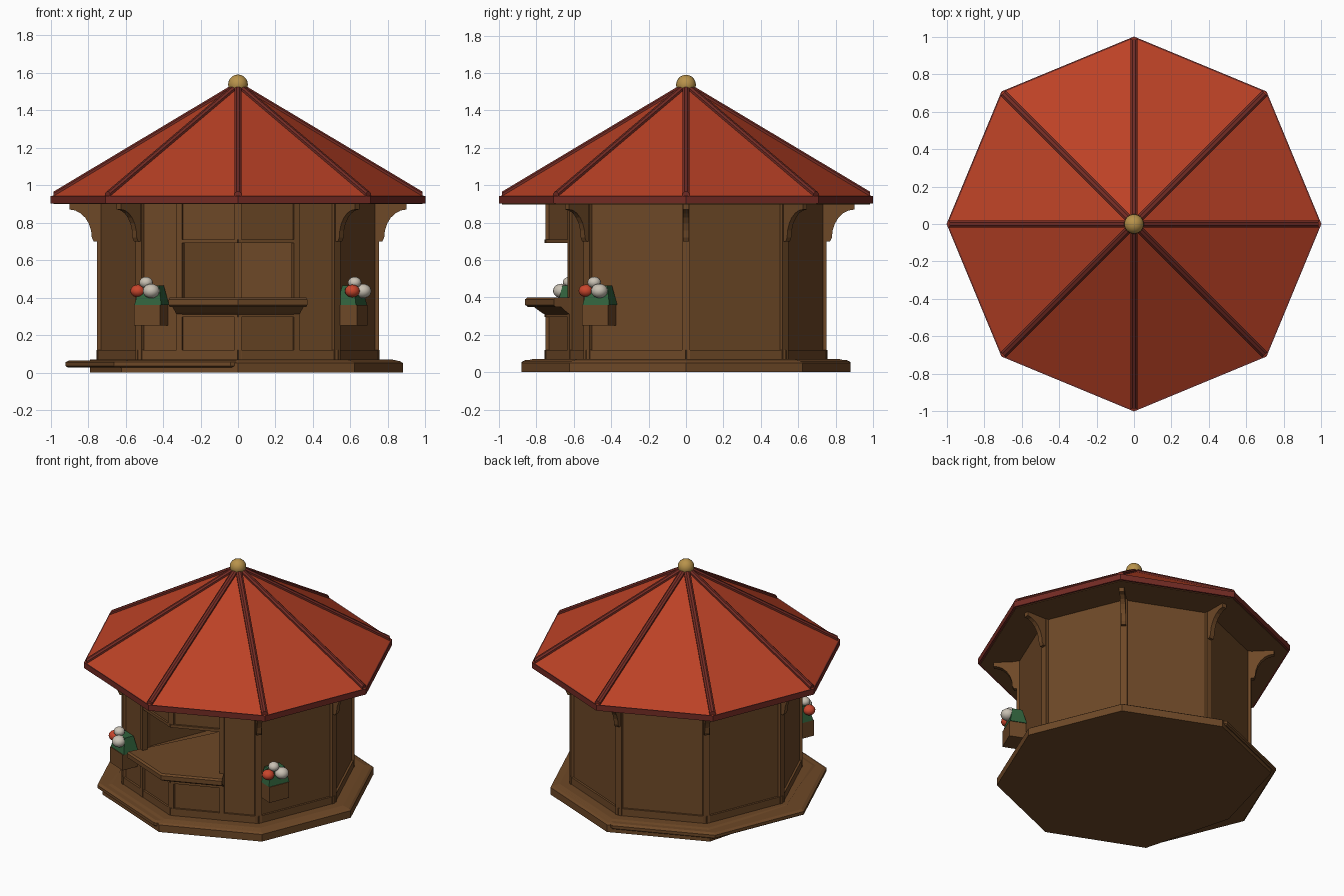
import bpy, bmesh
from math import sin, cos, pi, radians
from mathutils import Vector

cube = bpy.data.objects.get("Cube")
if cube:
    bpy.data.objects.remove(cube, do_unlink=True)


def material(name, rgb):
    m = bpy.data.materials.new(name)
    m.use_nodes = True
    m.diffuse_color = (*rgb, 1)
    m.node_tree.nodes["Principled BSDF"].inputs["Base Color"].default_value = (*rgb, 1)
    return m


WOOD = material("brown wood", (0.155, 0.065, 0.02))
ROOF = material("roof red", (0.5, 0.054, 0.019))
TRIM = material("dark red trim", (0.17, 0.024, 0.017))
GOLD = material("gold", (0.48, 0.29, 0.07))
LEAF = material("leaf green", (0.03, 0.12, 0.045))
WHITE = material("white petals", (0.58, 0.53, 0.45))
RED = material("red petals", (0.58, 0.06, 0.025))

R = 0.75                    # wall corner radius
A = R * cos(pi / 8)         # wall distance from the centre
H = R * sin(pi / 8)         # half the width of a wall
FRONT = (247.5, 292.5)      # directions of the two serving walls


def finish(name, bm, mat):
    bmesh.ops.recalc_face_normals(bm, faces=bm.faces[:])
    mesh = bpy.data.meshes.new(name)
    bm.to_mesh(mesh)
    bm.free()
    ob = bpy.data.objects.new(name, mesh)
    bpy.context.collection.objects.link(ob)
    mesh.materials.append(mat)
    return ob


def loft(name, rings, mat):
    """Skin rings of equal point count and cap both ends."""
    bm = bmesh.new()
    rows = [[bm.verts.new(p) for p in ring] for ring in rings]
    n = len(rows[0])
    for a, b in zip(rows, rows[1:]):
        for i in range(n):
            j = (i + 1) % n
            bm.faces.new((a[i], a[j], b[j], b[i]))
    bm.faces.new(rows[0])
    bm.faces.new(rows[-1])
    return finish(name, bm, mat)


def octagon(radius, z, dx=0.0, min_x=-2.0):
    return [(max(radius * cos(k * pi / 4) + dx, min_x), radius * sin(k * pi / 4), z)
            for k in range(8)]


def local(angle, t, n, z):
    """Point at n outward along a direction and t sideways."""
    a = radians(angle)
    return Vector((n * cos(a) - t * sin(a), n * sin(a) + t * cos(a), z))


def block(name, angle, t, n, z, mat=WOOD, taper=0.0):
    rings = []
    for h, s in ((z[0], 0), (z[1], taper)):
        rings.append([local(angle, *p, h) for p in (
            (t[0] + s, n[0] + s), (t[1] - s, n[0] + s),
            (t[1] - s, n[1] - s), (t[0] + s, n[1] - s))])
    return loft(name, rings, mat)


def ball(name, centre, radius, mat, squash=1.0):
    bm = bmesh.new()
    bmesh.ops.create_uvsphere(bm, u_segments=16, v_segments=10, radius=radius)
    bmesh.ops.scale(bm, vec=(1, 1, squash), verts=bm.verts)
    bmesh.ops.translate(bm, vec=centre, verts=bm.verts)
    ob = finish(name, bm, mat)
    ob.data.shade_smooth()
    return ob


# Base and the slightly offset deck slab
loft("base", [octagon(r, z, 0, -0.79) for r, z in
              ((0.88, 0), (0.88, 0.05), (0.865, 0.06), (0.82, 0.07))], WOOD)
loft("deck_slab", [octagon(r, z, -0.04) for r, z in
                   ((0.87, 0.028), (0.88, 0.035), (0.88, 0.055), (0.86, 0.065))], WOOD)

# Walls, with an opening across the two front ones
for k in range(8):
    angle = 22.5 + 45 * k
    thick = (A - 0.03, A - 0.008)
    if angle in FRONT:
        side = 1 if angle == FRONT[0] else -1
        span = lambda a, b: tuple(sorted((a * side, b * side)))
        opening = span(-0.049, H)
        block("wall_side", angle, span(-H, -0.049), thick, (0.06, 0.92))
        block("wall_below_counter", angle, opening, thick, (0.06, 0.35))
        block("wall_header", angle, opening, thick, (0.7, 0.92))
        block("opening_jamb", angle, span(-0.064, -0.034), (A - 0.03, A + 0.008), (0.06, 0.91))
        block("header_rail", angle, opening, (A - 0.03, A + 0.006), (0.69, 0.71))
        block("counter_rail", angle, opening, (A - 0.03, A + 0.006), (0.295, 0.32))
    else:
        block("wall", angle, (-H, H), thick, (0.06, 0.92))
    block("skirting", angle, (-H, H), (A - 0.02, A + 0.006), (0.06, 0.12))

# Corner posts and curved eave brackets
curve = [(0.9 - 0.12 * sin(i * pi / 12), 0.72 + 0.15 * cos(i * pi / 12)) for i in range(7)]
profile = [(0.73, 0.91), (0.9, 0.91)] + curve + [(0.77, 0.7), (0.73, 0.7)]
for k in range(8):
    angle = 45 * k
    if angle == 270:
        block("front_post_lower", angle, (-0.02, 0.02), (0.71, 0.75), (0.06, 0.35))
        block("front_post_upper", angle, (-0.02, 0.02), (0.71, 0.75), (0.69, 0.91))
        continue
    block("corner_post", angle, (-0.022, 0.022), (0.7, 0.752), (0.06, 0.91))
    loft("eave_bracket", [[local(angle, t, r, z) for r, z in profile]
                          for t in (-0.016, 0.016)], WOOD)


# Wedge counter with a tapered moulding below
def wedge(s, z):
    return [(0, 0, z), (0.37 * s, -0.707 * s, z), (0, -0.86 * s, z), (-0.37 * s, -0.707 * s, z)]


loft("counter", [wedge(s, z) for s, z in
                 ((0.985, 0.35), (1, 0.36), (1, 0.39), (0.985, 0.4))], WOOD)
loft("counter_moulding", [wedge(0.86, 0.3), wedge(0.9, 0.32), wedge(0.95, 0.352)], WOOD)

# Roof, fascia, ceiling and ridge ribs
loft("roof", [octagon(0.998, 0.938), octagon(0.01, 1.53)], ROOF)
loft("fascia", [octagon(1, 0.902), octagon(1, 0.942)], TRIM)
loft("ceiling", [octagon(0.985, 0.898), octagon(0.985, 0.91)], WOOD)
for k in range(8):
    section = ((-0.02, -0.01), (0.02, -0.01), (0.02, 0.01), (0.008, 0.02),
               (-0.008, 0.02), (-0.02, 0.01))
    loft("ridge_rib", [[local(45 * k, t, r, z + h) for t, h in section]
                       for r, z in ((0.985, 0.945), (0.02, 1.522))], TRIM)
ball("finial", (0, 0, 1.537), 0.053, GOLD)

# Flower boxes, each with leaves and three blooms
for angle in (247.5, 337.5):
    mid, out = -0.195, A + 0.055
    block("flower_box", angle, (mid - 0.075, mid + 0.075), (A - 0.01, out + 0.05), (0.25, 0.36))
    block("leaves", angle, (mid - 0.075, mid + 0.08), (A - 0.01, out + 0.045),
          (0.36, 0.465), LEAF, 0.022)
    for name, t, n, z, r, mat in (("red_bloom", -0.065, 0.02, 0.435, 0.04, RED),
                                  ("white_bloom", 0.022, 0.045, 0.435, 0.045, WHITE),
                                  ("small_white_bloom", -0.02, 0.015, 0.48, 0.036, WHITE)):
        ball(name, local(angle, mid + t, out + n, z), r, mat, 0.85)
